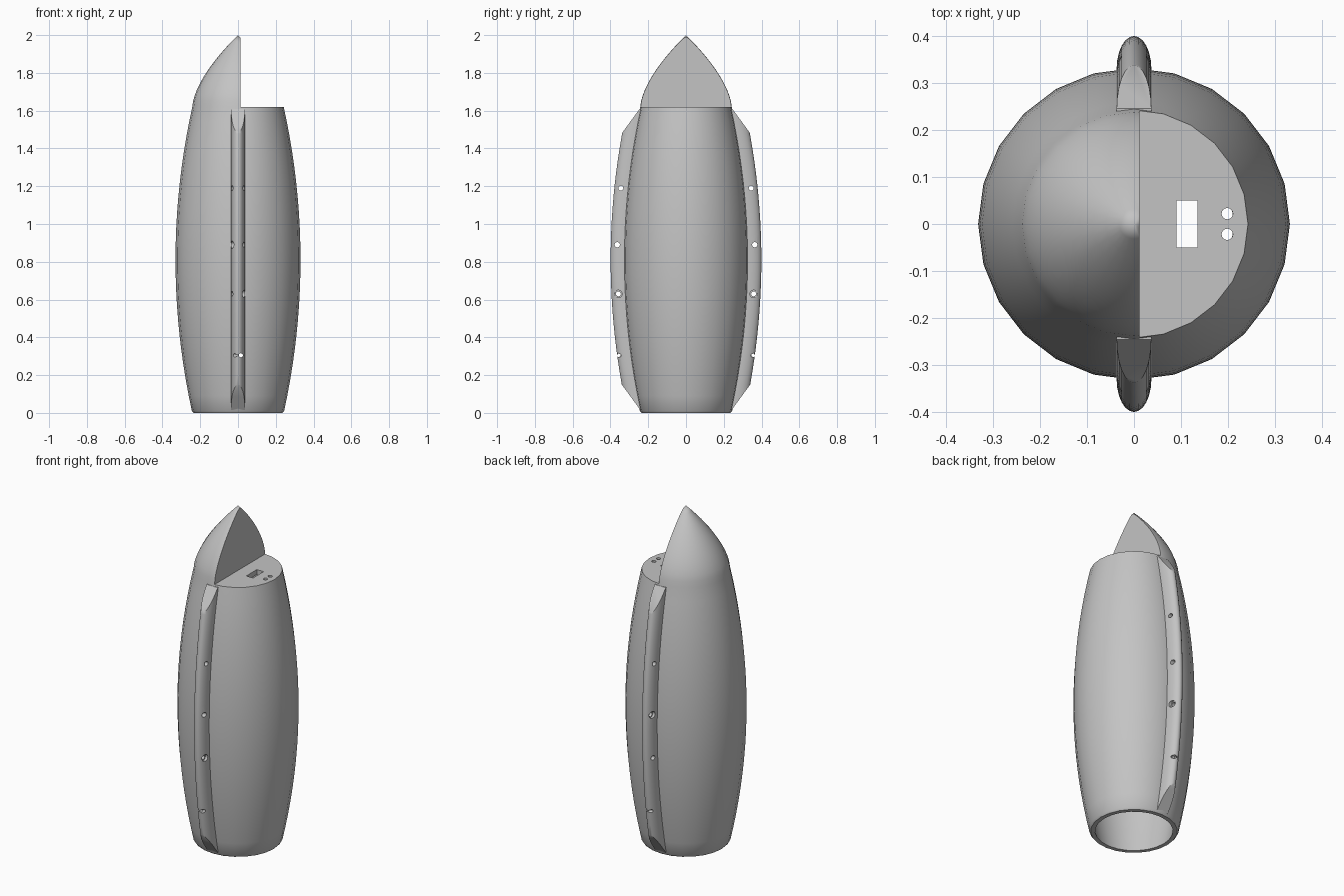
import bpy, bmesh, math
from mathutils import Vector

cube = bpy.data.objects.get("Cube")
if cube:
    bpy.data.objects.remove(cube, do_unlink=True)

DECK = 1.62      # height of the flat deck
FACE = 0.012     # x of the flat nose face
WALL = 0.03      # shell thickness

grey = bpy.data.materials.new("plain grey")
grey.use_nodes = True
grey.diffuse_color = (0.55, 0.55, 0.55, 1)
grey.node_tree.nodes["Principled BSDF"].inputs["Base Color"].default_value = (0.55, 0.55, 0.55, 1)


def radius(z):
    """Barrel curve up to the deck, pointed nose above it."""
    if z <= DECK:
        return 0.331 - 0.089 * ((z - 0.81) / 0.81) ** 2
    return 0.242 * (1 - ((z - DECK) / (2 - DECK)) ** 1.6)


def finish(name, bm):
    bmesh.ops.recalc_face_normals(bm, faces=bm.faces)
    mesh = bpy.data.meshes.new(name)
    bm.to_mesh(mesh)
    bm.free()
    mesh.materials.append(grey)
    obj = bpy.data.objects.new(name, mesh)
    bpy.context.collection.objects.link(obj)
    return obj


def activate(obj):
    bpy.ops.object.select_all(action='DESELECT')
    obj.select_set(True)
    bpy.context.view_layer.objects.active = obj


def cut(obj, cutter):
    activate(obj)
    mod = obj.modifiers.new("cut", 'BOOLEAN')
    mod.object = cutter
    mod.operation = 'DIFFERENCE'
    mod.solver = 'EXACT'
    bpy.ops.object.modifier_apply(modifier=mod.name)
    bpy.data.objects.remove(cutter, do_unlink=True)


def box(lo, hi):
    lo, hi = Vector(lo), Vector(hi)
    bm = bmesh.new()
    bmesh.ops.create_cube(bm, size=1)
    bmesh.ops.scale(bm, vec=hi - lo, verts=bm.verts)
    bmesh.ops.translate(bm, vec=(lo + hi) / 2, verts=bm.verts)
    return finish("box_cutter", bm)


def rod(centre, axis, r, length):
    bm = bmesh.new()
    bmesh.ops.create_cone(bm, cap_ends=True, segments=16, radius1=r, radius2=r, depth=length)
    turn = Vector((0, 0, 1)).rotation_difference(Vector(axis))
    bmesh.ops.rotate(bm, matrix=turn.to_matrix(), verts=bm.verts)
    bmesh.ops.translate(bm, vec=centre, verts=bm.verts)
    return finish("rod_cutter", bm)


def make_body():
    # Closed wall profile, tip down the outside and back up the inside
    outer = [2 - (2 - DECK) * i / 12 for i in range(12)]
    outer += [DECK - (DECK - 0.01) * i / 20 for i in range(21)]
    profile = [(radius(z), z) for z in outer]
    profile += [(0.236, 0), (0.212, 0)]
    top = DECK - WALL
    profile += [(radius(top * i / 12) - WALL, top * i / 12) for i in range(1, 13)]
    profile.append((0, top))
    bm = bmesh.new()
    verts = [bm.verts.new((r, 0, z)) for r, z in profile]
    edges = [bm.edges.new(pair) for pair in zip(verts, verts[1:])]
    bmesh.ops.spin(bm, geom=verts + edges, cent=(0, 0, 0), axis=(0, 0, 1),
                   angle=math.tau, steps=24, use_merge=False)
    bmesh.ops.remove_doubles(bm, verts=bm.verts, dist=0.0005)
    body = finish("hollow_body", bm)

    # Half of the nose removed, then deck openings
    cut(body, box((FACE, -1, DECK), (1, 1, 3)))
    cut(body, box((0.09, -0.05, 1.5), (0.135, 0.05, 1.7)))
    for y in (-0.022, 0.022):
        cut(body, rod((0.198, y, DECK), (0, 0, 1), 0.012, 0.2))
    return body


def make_fin(name, side):
    # Half-elliptical ridge that follows the barrel curve
    half, height, arc = 0.037, 0.07, 12
    bm = bmesh.new()
    rings = []
    for i in range(25):
        z = 0.015 + (1.61 - 0.015) * i / 24
        r = radius(z)
        section = [(half, r - 0.018)]
        for k in range(arc + 1):
            a = math.pi * k / arc
            section.append((half * math.cos(a), r - 0.002 + height * math.sin(a)))
        section.append((-half, r - 0.018))
        rings.append([bm.verts.new((x, side * y, z)) for x, y in section])
    for low, high in zip(rings, rings[1:]):
        for k in range(len(low)):
            n = (k + 1) % len(low)
            bm.faces.new((low[k], low[n], high[n], high[k]))
    bm.faces.new(rings[0])
    bm.faces.new(rings[-1])
    # Sloping ends
    for z, slope in ((1.61, 0.095), (0.02, -0.095)):
        out = bmesh.ops.bisect_plane(
            bm, geom=bm.verts[:] + bm.edges[:] + bm.faces[:], dist=1e-5,
            plane_co=(0, side * 0.245, z), plane_no=(0, side * 0.13, slope), clear_outer=True)
        rim = [e for e in out["geom_cut"] if isinstance(e, bmesh.types.BMEdge)]
        bmesh.ops.holes_fill(bm, edges=rim, sides=0)
    return finish(name, bm)


body = make_body()
fins = [make_fin("front_fin", -1), make_fin("back_fin", 1)]

# Screw holes across the fins, two with wider recesses
for fin, side in zip(fins, (-1, 1)):
    for y, z, r in ((0.345, 1.19, 0.013), (0.364, 0.89, 0.014),
                    (0.358, 0.63, 0.013), (0.355, 0.305, 0.009)):
        cut(fin, rod((0, side * y, z), (1, 0, 0), r, 0.2))
    cut(fin, rod((0.07, side * 0.358, 0.63), (1, 0, 0), 0.02, 0.1))
    cut(fin, rod((-0.07, side * 0.364, 0.89), (1, 0, 0), 0.02, 0.1))

# Small hole from front to back through everything
for part in [body] + fins:
    cut(part, rod((0.015, 0, 0.305), (0, 1, 0), 0.011, 2))

for part in [body] + fins:
    activate(part)
    bpy.ops.object.shade_smooth_by_angle(angle=math.radians(32))
